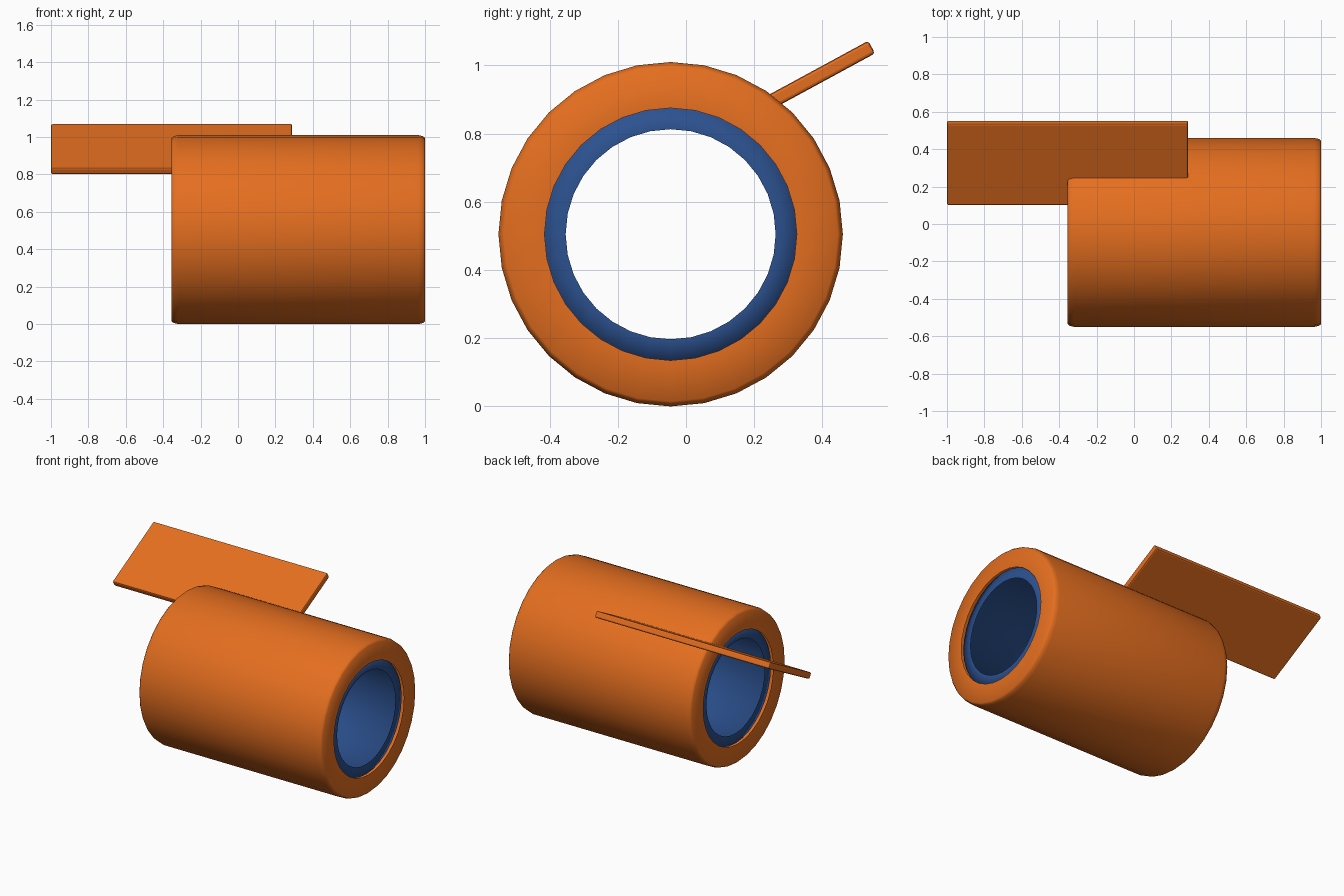
import bpy, bmesh, math
from mathutils import Matrix

if "Cube" in bpy.data.objects:
    bpy.data.objects.remove(bpy.data.objects["Cube"])

AXIS_Y, AXIS_Z = -0.045, 0.505


def material(name, rgb):
    m = bpy.data.materials.new(name)
    m.diffuse_color = (*rgb, 1)
    m.use_nodes = True
    m.node_tree.nodes["Principled BSDF"].inputs["Base Color"].default_value = m.diffuse_color
    return m


orange = material("orange", (0.78, 0.157, 0.014))
blue = material("blue", (0.025, 0.083, 0.28))


def finish(bm, name, mat, smooth):
    bmesh.ops.recalc_face_normals(bm, faces=bm.faces)
    for f in bm.faces:
        f.smooth = smooth
    me = bpy.data.meshes.new(name)
    bm.to_mesh(me)
    bm.free()
    me.materials.append(mat)
    ob = bpy.data.objects.new(name, me)
    bpy.context.collection.objects.link(ob)
    return ob


def shell(name, x0, x1, rim, mat, n=32):
    """Shell around x with rims at both ends; rim lists (inset, radius) from hole to outside."""
    prof = [(x0 + d, r) for d, r in rim] + [(x1 - d, r) for d, r in reversed(rim)]
    bm = bmesh.new()
    rings = []
    for i in range(n):
        a = 2 * math.pi * i / n
        rings.append([bm.verts.new((x, AXIS_Y + r * math.sin(a), AXIS_Z + r * math.cos(a)))
                      for x, r in prof])
    for i in range(n):
        a, b = rings[i], rings[(i + 1) % n]
        for j in range(len(prof) - 1):
            bm.faces.new((a[j], a[j + 1], b[j + 1], b[j]))
    return finish(bm, name, mat, True)


# Outer sleeve with softened rims
shell("outer_sleeve", -0.355, 1.0,
      [(0, 0.37), (0, 0.49), (0.01, 0.499), (0.035, 0.505)], orange)
# Recessed inner liner: a thin drum with a flat rim ring at each end
shell("inner_liner", -0.335, 0.98, [(0, 0.308), (0, 0.375)], blue)

# Thin tilted side plate with small bevels, sunk into the sleeve wall
bm = bmesh.new()
bmesh.ops.create_cube(bm, size=1)
bmesh.ops.scale(bm, vec=(1.29, 0.496, 0.042), verts=bm.verts)
bmesh.ops.bevel(bm, geom=list(bm.edges), offset=0.009, segments=2, profile=0.5, affect='EDGES')
bmesh.ops.transform(bm, verts=bm.verts, matrix=Matrix.Translation((-0.355, 0.3265, 0.9355))
                    @ Matrix.Rotation(math.radians(28.5), 4, 'X'))
finish(bm, "side_plate", orange, False)
